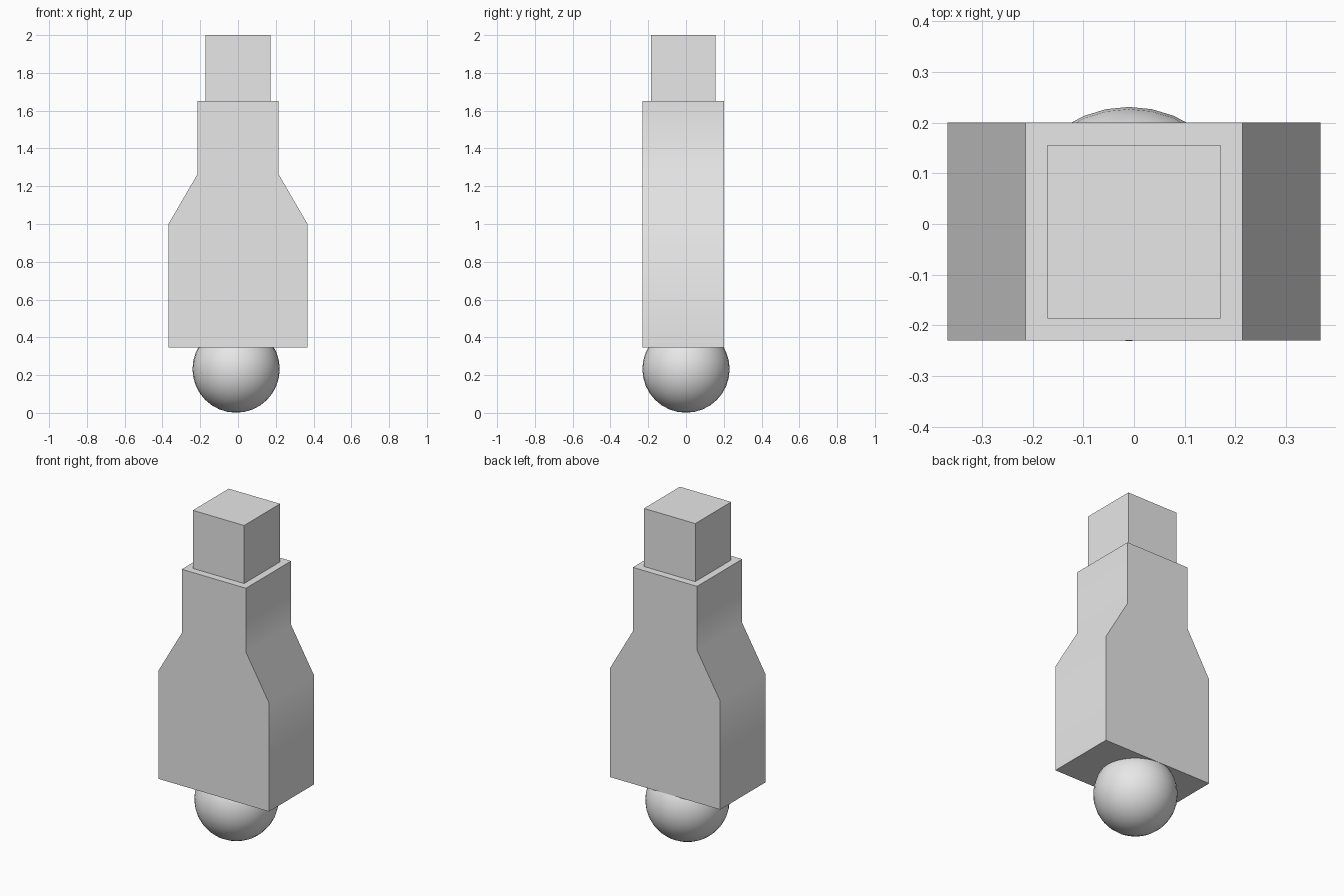
import bpy
import bmesh
import math

cube = bpy.data.objects.get("Cube")
if cube:
    bpy.data.objects.remove(cube, do_unlink=True)

# One plain grey for everything
grey = bpy.data.materials.new("light_grey")
grey.use_nodes = True
grey.diffuse_color = (0.8, 0.8, 0.8, 1)
grey.node_tree.nodes["Principled BSDF"].inputs["Base Color"].default_value = (0.8, 0.8, 0.8, 1)


def finish(name, bm, smooth):
    bmesh.ops.recalc_face_normals(bm, faces=bm.faces)
    mesh = bpy.data.meshes.new(name)
    bm.to_mesh(mesh)
    bm.free()
    mesh.materials.append(grey)
    obj = bpy.data.objects.new(name, mesh)
    bpy.context.collection.objects.link(obj)
    if smooth:
        bpy.ops.object.select_all(action="DESELECT")
        obj.select_set(True)
        bpy.context.view_layer.objects.active = obj
        bpy.ops.object.shade_smooth_by_angle(angle=math.radians(40))
    return obj


# Body: shouldered profile, mirrored in x and extruded front to back
front, back = -0.23, 0.20
half = [(0.368, 0.345), (0.368, 1.0), (0.214, 1.265), (0.214, 1.65)]
outline = half + [(-x, z) for x, z in reversed(half)]
bm = bmesh.new()
face = bm.faces.new([bm.verts.new((x, front, z)) for x, z in outline])
extruded = bmesh.ops.extrude_face_region(bm, geom=[face])["geom"]
bmesh.ops.translate(bm, vec=(0, back - front, 0),
                    verts=[v for v in extruded if isinstance(v, bmesh.types.BMVert)])
finish("body", bm, True)

# Square cap block on top
bm = bmesh.new()
bmesh.ops.create_cube(bm, size=1)
bmesh.ops.scale(bm, vec=(0.342, 0.342, 0.35), verts=bm.verts)
bmesh.ops.translate(bm, vec=(0, -0.015, 1.825), verts=bm.verts)
finish("cap", bm, False)

# Ball tip, partly sunk into the underside of the body
bm = bmesh.new()
bmesh.ops.create_uvsphere(bm, u_segments=32, v_segments=16, radius=0.231)
bmesh.ops.translate(bm, vec=(-0.01, 0, 0.232), verts=bm.verts)
finish("ball_tip", bm, True)
